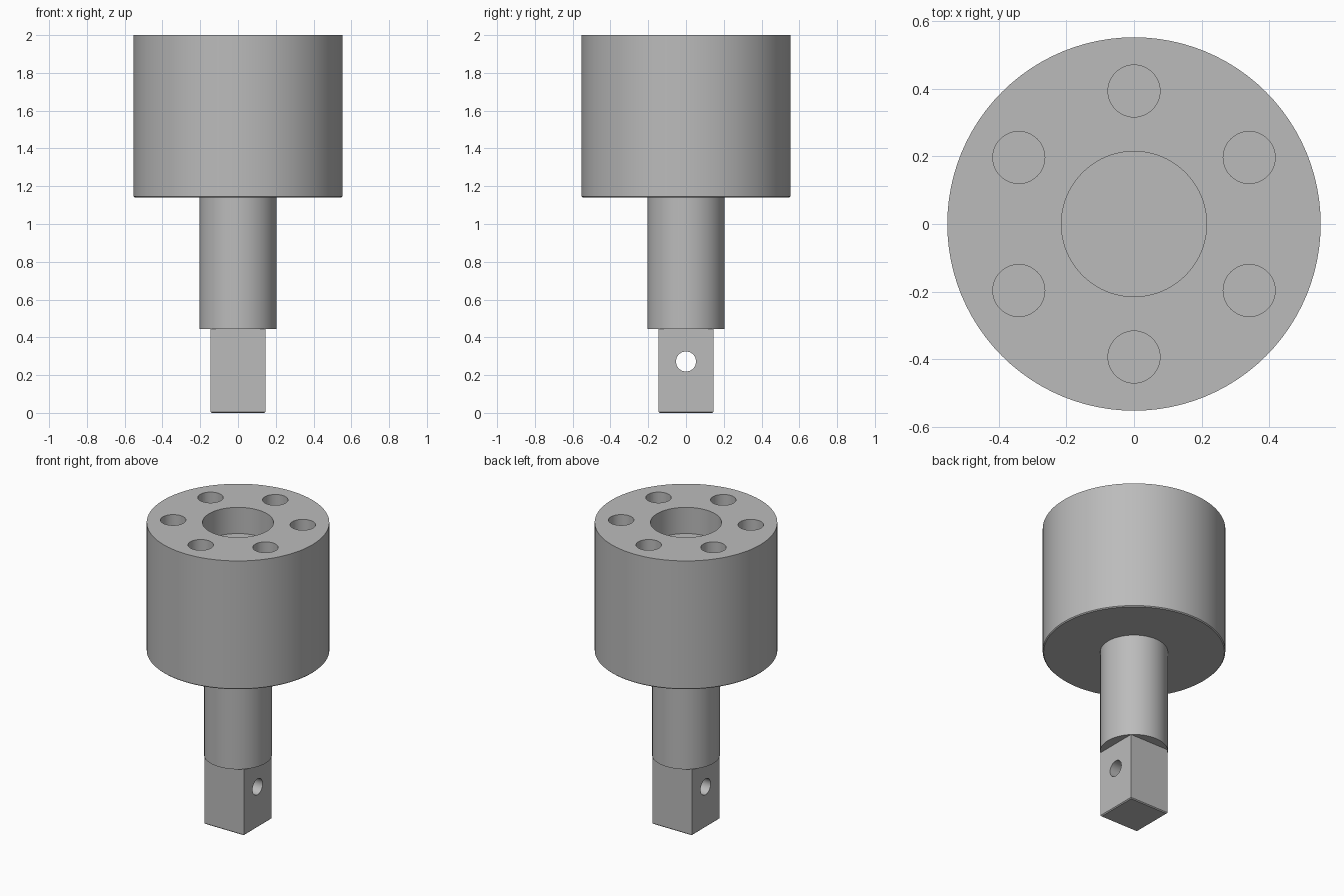
import bpy
import bmesh
import math

if "Cube" in bpy.data.objects:
    bpy.data.objects.remove(bpy.data.objects["Cube"])

steel = bpy.data.materials.new("grey steel")
steel.diffuse_color = (0.5, 0.5, 0.5, 1)
steel.use_nodes = True
steel.node_tree.nodes["Principled BSDF"].inputs["Base Color"].default_value = steel.diffuse_color


def new_object(name, bm):
    bmesh.ops.recalc_face_normals(bm, faces=bm.faces)
    mesh = bpy.data.meshes.new(name)
    bm.to_mesh(mesh)
    bm.free()
    mesh.materials.append(steel)
    obj = bpy.data.objects.new(name, mesh)
    bpy.context.collection.objects.link(obj)
    return obj


def lathe(name, profile, steps=96):
    """Spin an (r, z) profile, starting and ending on the axis, around z."""
    bm = bmesh.new()
    verts = [bm.verts.new((r, 0, z)) for r, z in profile]
    edges = [bm.edges.new(pair) for pair in zip(verts, verts[1:])]
    bmesh.ops.spin(bm, geom=verts + edges, axis=(0, 0, 1), cent=(0, 0, 0),
                   angle=math.tau, steps=steps, use_duplicate=False)
    bmesh.ops.remove_doubles(bm, verts=bm.verts, dist=1e-5)
    return new_object(name, bm)


def drill(target, radius, depth, location, rotation=(0, 0, 0)):
    """Cut a round hole into the target and remove the cutter."""
    bpy.ops.mesh.primitive_cylinder_add(vertices=48, radius=radius, depth=depth,
                                        location=location, rotation=rotation)
    cutter = bpy.context.object
    cutter.hide_render = True
    mod = target.modifiers.new("hole", 'BOOLEAN')
    mod.operation = 'DIFFERENCE'
    mod.solver = 'EXACT'
    mod.object = cutter
    bpy.context.view_layer.objects.active = target
    bpy.ops.object.modifier_apply(modifier=mod.name)
    bpy.data.objects.remove(cutter)


def smooth(obj):
    bpy.ops.object.select_all(action='DESELECT')
    obj.select_set(True)
    bpy.context.view_layer.objects.active = obj
    bpy.ops.object.shade_smooth_by_angle(angle=math.radians(30))


# Flanged head with a shallow centre bore, turned in one piece with the shaft
HEAD_R, SHAFT_R, BORE_R = 0.553, 0.205, 0.215
HEAD_Z, SHAFT_Z, BORE_Z, EASE = 1.14, 0.445, 1.825, 0.006
body = lathe("head_and_shaft", [
    (0, SHAFT_Z), (SHAFT_R, SHAFT_Z), (SHAFT_R, HEAD_Z),
    (HEAD_R - EASE, HEAD_Z), (HEAD_R, HEAD_Z + EASE), (HEAD_R, 2),
    (BORE_R, 2), (BORE_R, BORE_Z), (0, BORE_Z)])

# Ring of six bolt holes in the top face
HOLE_DEPTH = 0.3
for i in range(6):
    a = math.radians(90 + 60 * i)
    drill(body, 0.077, HOLE_DEPTH + 0.1,
          (0.394 * math.cos(a), 0.394 * math.sin(a), 2.05 - HOLE_DEPTH / 2))
smooth(body)

# Square drive end with slightly eased bottom edges
HALF = 0.145
bm = bmesh.new()
bmesh.ops.create_cube(bm, size=1)
for v in bm.verts:
    v.co = (v.co.x * 2 * HALF, v.co.y * 2 * HALF, (v.co.z + 0.5) * SHAFT_Z)
bottom = [e for e in bm.edges if all(v.co.z < 0.01 for v in e.verts)]
bmesh.ops.bevel(bm, geom=bottom, offset=EASE, segments=1, affect='EDGES')
drive = new_object("square_drive", bm)

# Pin hole through the drive from side to side
drill(drive, 0.053, 1, (0, 0, 0.272), (0, math.pi / 2, 0))
smooth(drive)
